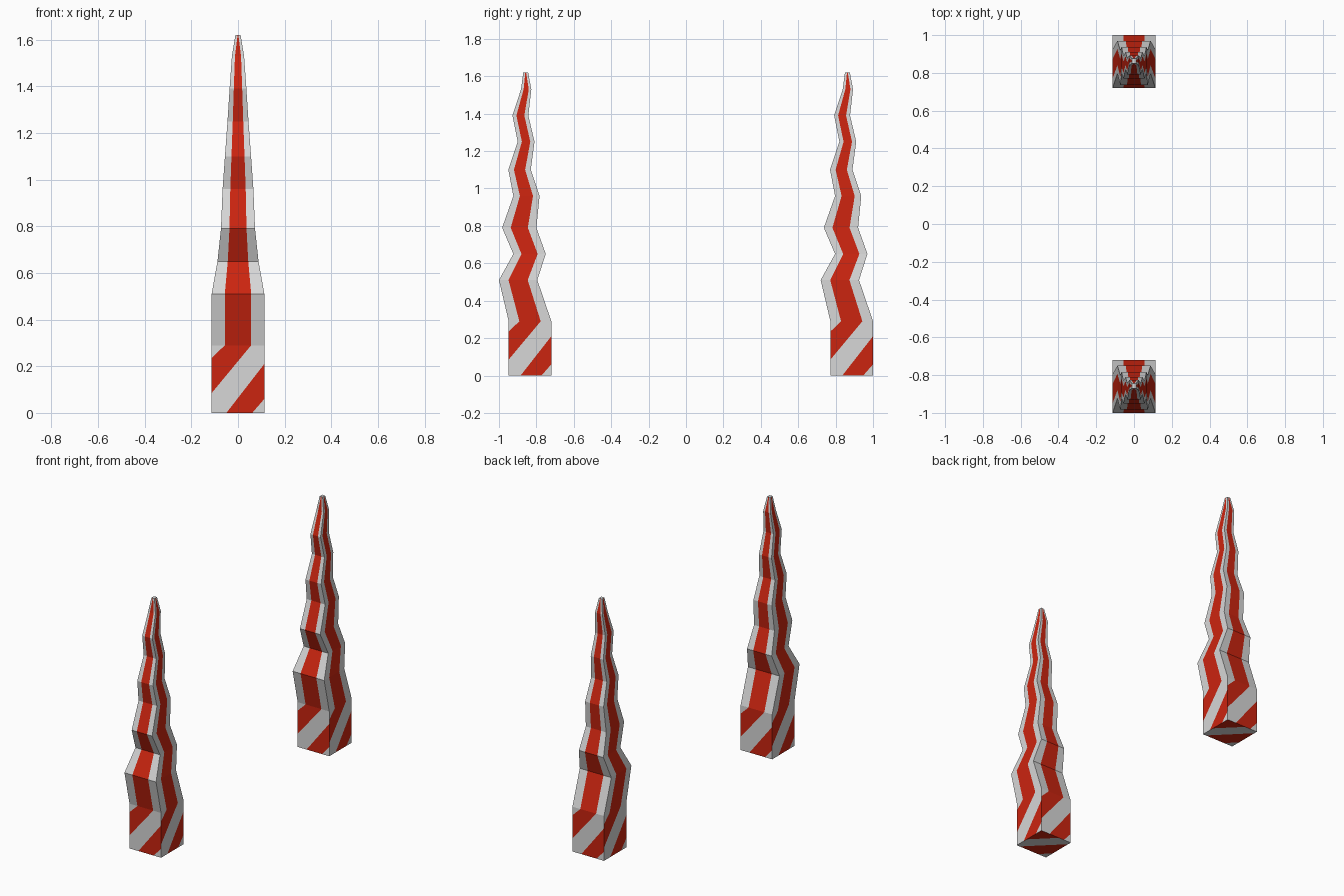
import bpy, bmesh

if "Cube" in bpy.data.objects:
    bpy.data.objects.remove(bpy.data.objects["Cube"])


def material(name, rgb):
    m = bpy.data.materials.new(name)
    m.diffuse_color = (*rgb, 1)
    m.use_nodes = True
    m.node_tree.nodes["Principled BSDF"].inputs["Base Color"].default_value = m.diffuse_color
    return m


GREY = material("light_grey", (0.68, 0.68, 0.68))
RED = material("warm_red", (0.60, 0.018, 0.005))

# Wavy profile of one horn: z, half width in x, y min, y max
RINGS = [(0.00, .113, .772, 1.0), (0.29, .113, .772, 1.0), (0.51, .113, .72, .925),
         (0.65, .088, .797, .970), (0.79, .073, .737, .920), (0.96, .066, .797, .937),
         (1.10, .056, .770, .890), (1.25, .045, .820, .910), (1.39, .036, .792, .877),
         (1.53, .026, .838, .893), (1.62, .011, .850, .876)]

# Diagonal stripes on one base side: (red?, outline in u across and z up)
BASE = [(0, [(0, .235), (.25, .29), (0, .29)]),
        (1, [(0, .085), (.75, .29), (.25, .29), (0, .235)]),
        (0, [(0, 0), (.28, 0), (1, .21), (1, .29), (.75, .29), (0, .085)]),
        (1, [(.28, 0), (.77, 0), (1, .06), (1, .21)]),
        (0, [(.77, 0), (1, 0), (1, .06)])]

# Diagonal stripes on the underside, in the unit square
UNDER = [(0, [(0, 0), (.28, 0), (0, .28)]),
         (1, [(.28, 0), (.9, 0), (0, .9), (0, .28)]),
         (0, [(.9, 0), (1, 0), (1, .4), (.4, 1), (0, 1), (0, .9)]),
         (1, [(1, .4), (1, 1), (.4, 1)])]


def corners(ring):
    z, h, y0, y1 = ring
    return [(-h, y0, z), (h, y0, z), (h, y1, z), (-h, y1, z)]


def on_side(ring, side, u):
    c = corners(ring)
    a, b = c[side], c[(side + 1) % 4]
    return [p + (q - p) * u for p, q in zip(a, b)]


def horn(name, dy):
    bm = bmesh.new()

    def face(points, red):
        f = bm.faces.new([bm.verts.new((x, y + dy, z)) for x, y, z in points])
        f.material_index = red

    for side in range(4):
        # striped base
        for red, outline in BASE:
            face([(*on_side(RINGS[0], side, u)[:2], z) for u, z in outline], red)
        # wavy shaft with a red centre band
        for lo, hi in zip(RINGS[1:], RINGS[2:]):
            t = .42 if hi is RINGS[-1] else .25
            low, top = [0, .25, .75, 1], [0, t, 1 - t, 1]
            for i in range(3):
                face([on_side(lo, side, low[i]), on_side(lo, side, low[i + 1]),
                      on_side(hi, side, top[i + 1]), on_side(hi, side, top[i])], int(i == 1))
    # tip cap and striped underside
    face(corners(RINGS[-1]), 0)
    _, h, y0, y1 = RINGS[0]
    for red, outline in UNDER:
        face([(-h + 2 * h * u, y0 + (y1 - y0) * v, 0) for u, v in reversed(outline)], red)

    bmesh.ops.remove_doubles(bm, verts=bm.verts, dist=0.0005)
    me = bpy.data.meshes.new(name)
    bm.to_mesh(me)
    bm.free()
    me.materials.append(GREY)
    me.materials.append(RED)
    bpy.context.collection.objects.link(bpy.data.objects.new(name, me))


horn("horn_back", 0)
horn("horn_front", -1.72)
